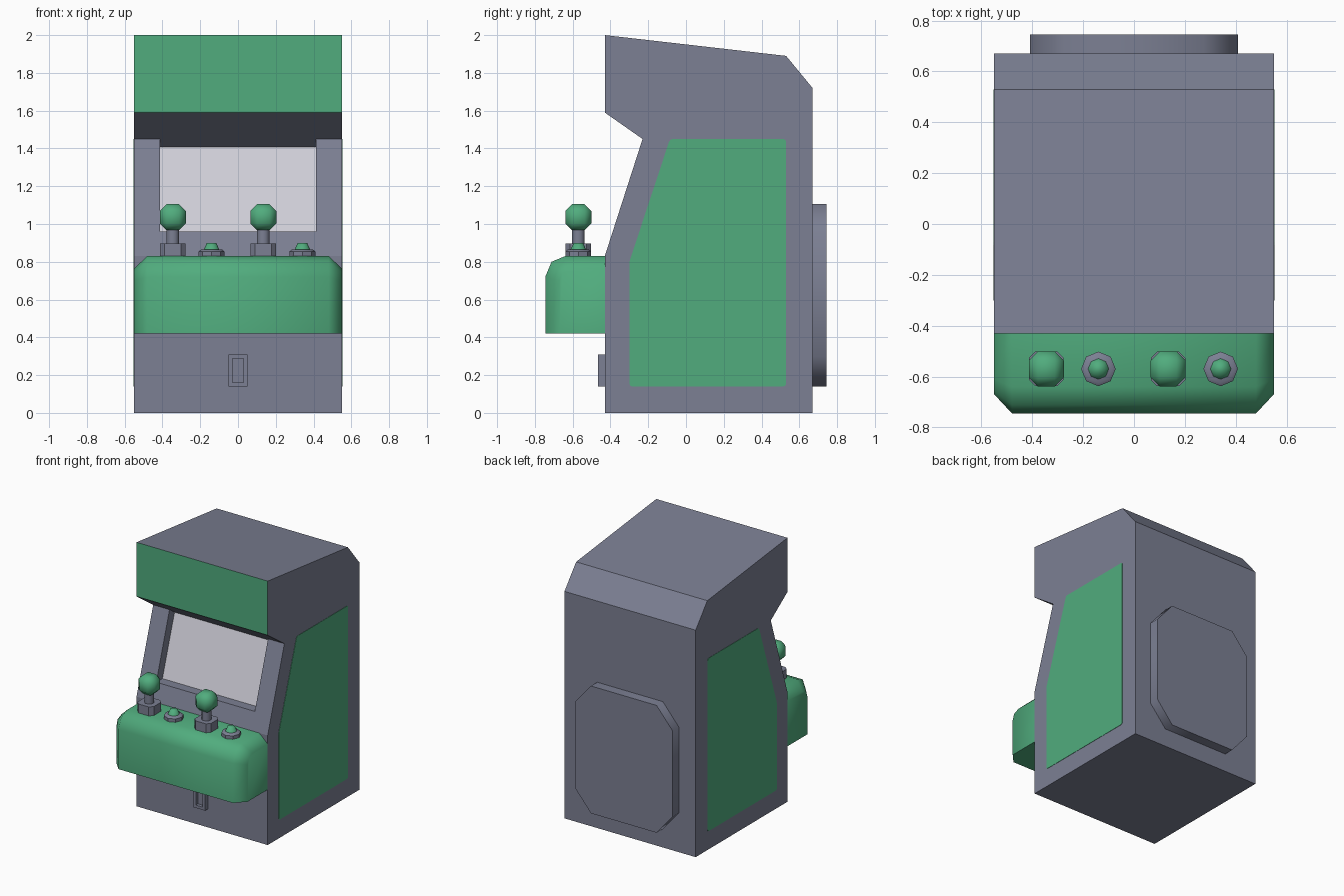
import bpy, bmesh, math
from mathutils import Vector, Matrix

if "Cube" in bpy.data.objects:
    bpy.data.objects.remove(bpy.data.objects["Cube"])


def material(name, rgb):
    m = bpy.data.materials.new(name)
    m.diffuse_color = (*rgb, 1)
    m.use_nodes = True
    m.node_tree.nodes["Principled BSDF"].inputs["Base Color"].default_value = m.diffuse_color
    return m


GREY = material("slate_grey", (0.200, 0.214, 0.292))
GREEN = material("green", (0.082, 0.415, 0.208))
SCREEN = material("screen_grey", (0.63, 0.625, 0.69))


def finish(bm, name, mats, smooth=None):
    bmesh.ops.recalc_face_normals(bm, faces=bm.faces[:])
    me = bpy.data.meshes.new(name)
    bm.to_mesh(me)
    bm.free()
    for m in mats:
        me.materials.append(m)
    ob = bpy.data.objects.new(name, me)
    bpy.context.collection.objects.link(ob)
    if smooth:
        bpy.ops.object.select_all(action='DESELECT')
        ob.select_set(True)
        bpy.context.view_layer.objects.active = ob
        bpy.ops.object.shade_smooth_by_angle(angle=math.radians(smooth))
    return ob


def loft(sections):
    """Join (x, [(y, z)...]) cross-sections into a closed solid."""
    bm = bmesh.new()
    rings = [[bm.verts.new((x, y, z)) for y, z in prof] for x, prof in sections]
    for a, b in zip(rings, rings[1:]):
        n = len(a)
        for i in range(n):
            bm.faces.new((a[i], a[(i + 1) % n], b[(i + 1) % n], b[i]))
    bm.faces.new(rings[0])
    bm.faces.new(rings[-1])
    bmesh.ops.recalc_face_normals(bm, faces=bm.faces[:])
    return bm


def box(lo, hi):
    lo, hi = Vector(lo), Vector(hi)
    bm = bmesh.new()
    bmesh.ops.create_cube(bm, size=1)
    for v in bm.verts:
        v.co = Vector((lo[i] + (v.co[i] + 0.5) * (hi[i] - lo[i]) for i in range(3)))
    return bm


def bevel(bm, offset, axis=None, segments=1):
    """Bevel all edges, or only those running along one axis."""
    edges = [e for e in bm.edges if axis is None or
             abs((e.verts[0].co - e.verts[1].co).normalized()[axis]) > 0.99]
    bmesh.ops.bevel(bm, geom=edges, offset=offset, segments=segments,
                    profile=0.5, affect='EDGES')


def cone(name, mat, loc, z0, z1, r0, r1, turn=0, smooth=40):
    bm = bmesh.new()
    bmesh.ops.create_cone(bm, cap_ends=True, segments=8, radius1=r0, radius2=r1,
                          depth=z1 - z0,
                          matrix=Matrix.Translation((*loc, (z0 + z1) / 2)) @
                          Matrix.Rotation(turn, 4, 'Z'))
    return finish(bm, name, [mat], smooth)


# Cabinet body: side profile with a split point where the screen recess starts
body = [(-0.43, 0), (0.67, 0), (0.67, 1.72), (0.53, 1.89), (-0.43, 2.0),
        (-0.43, 1.59), (-0.23, 1.45), (-0.388, 0.96), (-0.43, 0.83)]
bm = loft([(x, body) for x in (-0.55, -0.413, 0.413, 0.55)])
# Marquee
for f in bm.faces:
    if f.normal.y < -0.9 and f.calc_center_median().z > 1.6:
        f.material_index = 1
# Screen recess, pushed in along the slope under the marquee
screen = [f for f in bm.faces if f.normal.y < -0.5
          and abs(f.calc_center_median().x) < 0.1
          and 1.1 < f.calc_center_median().z < 1.4]
new = bmesh.ops.extrude_discrete_faces(bm, faces=screen)["faces"][0]
new.material_index = 2
for v in new.verts:
    v.co += Vector((0, 0.06, -0.042)) if v.co.z > 1.2 else Vector((0, 0.073, 0))
finish(bm, "cabinet", [GREY, GREEN, SCREEN])

# Side art panels
panel = [(-0.30, 0.14), (0.53, 0.14), (0.53, 1.45), (-0.085, 1.45), (-0.30, 0.80)]
for side, s in (("left", -1), ("right", 1)):
    bm = loft([(s * 0.546, panel), (s * 0.5525, panel)])
    bevel(bm, 0.015, axis=0, segments=2)
    finish(bm, side + "_side_panel", [GREEN])

# Control deck: full section in the middle, smaller sections at both ends
mid = [(-0.43, 0.42), (-0.745, 0.42), (-0.745, 0.72), (-0.712, 0.80),
       (-0.64, 0.83), (-0.43, 0.83)]
end = [(-0.43, 0.42), (-0.67, 0.42), (-0.67, 0.70), (-0.655, 0.745),
       (-0.61, 0.765), (-0.43, 0.765)]
bm = loft([(-0.55, end), (-0.48, mid), (0.48, mid), (0.55, end)])
finish(bm, "control_deck", [GREEN], 60)

# Joysticks
Y = -0.57
for i, x in enumerate((-0.345, 0.134), 1):
    bm = box((x - 0.068, Y - 0.068, 0.825), (x + 0.068, Y + 0.068, 0.898))
    bevel(bm, 0.025, axis=2)
    finish(bm, f"joystick_base_{i}", [GREY])
    cone(f"joystick_stem_{i}", GREY, (x, Y), 0.89, 0.98, 0.035, 0.035,
         math.pi / 8, 60)
    bm = box((x - 0.069, Y - 0.069, 0.967), (x + 0.069, Y + 0.069, 1.105))
    bevel(bm, 0.036)
    finish(bm, f"joystick_ball_{i}", [GREEN], 80)

# Buttons
for i, x in enumerate((-0.14, 0.341), 1):
    cone(f"button_rim_{i}", GREY, (x, Y), 0.825, 0.855, 0.068, 0.068)
    cone(f"button_rim_top_{i}", GREY, (x, Y), 0.855, 0.865, 0.068, 0.055)
    cone(f"button_cap_{i}", GREEN, (x, Y), 0.86, 0.90, 0.043, 0.025, 0, 80)

# Coin door with a sunken slot
bm = box((-0.05, -0.465, 0.14), (0.05, -0.425, 0.31))
front = [f for f in bm.faces if f.normal.y < -0.9]
bmesh.ops.inset_region(bm, faces=front, thickness=0.031)
slot = bmesh.ops.extrude_discrete_faces(bm, faces=front)["faces"][0]
for v in slot.verts:
    v.co.y += 0.025
finish(bm, "coin_door", [GREY])

# Back service hatch with cut corners
hatch = [(sx * x, 0.6225 + sz * z) for sx, sz, pts in (
    (-1, -1, ((0.275, 0.325 + 0.1575), (0.41, 0.3245))),
    (-1, 1, ((0.41, 0.3245), (0.275, 0.4825))),
    (1, 1, ((0.275, 0.4825), (0.41, 0.3245))),
    (1, -1, ((0.41, 0.3245), (0.275, 0.4825)))) for x, z in pts]
bm = bmesh.new()
rings = [[bm.verts.new((x, y, z)) for x, z in hatch] for y in (0.665, 0.745)]
for i in range(8):
    j = (i + 1) % 8
    bm.faces.new((rings[0][i], rings[0][j], rings[1][j], rings[1][i]))
for r in rings:
    bm.faces.new(r)
finish(bm, "back_hatch", [GREY], 60)
